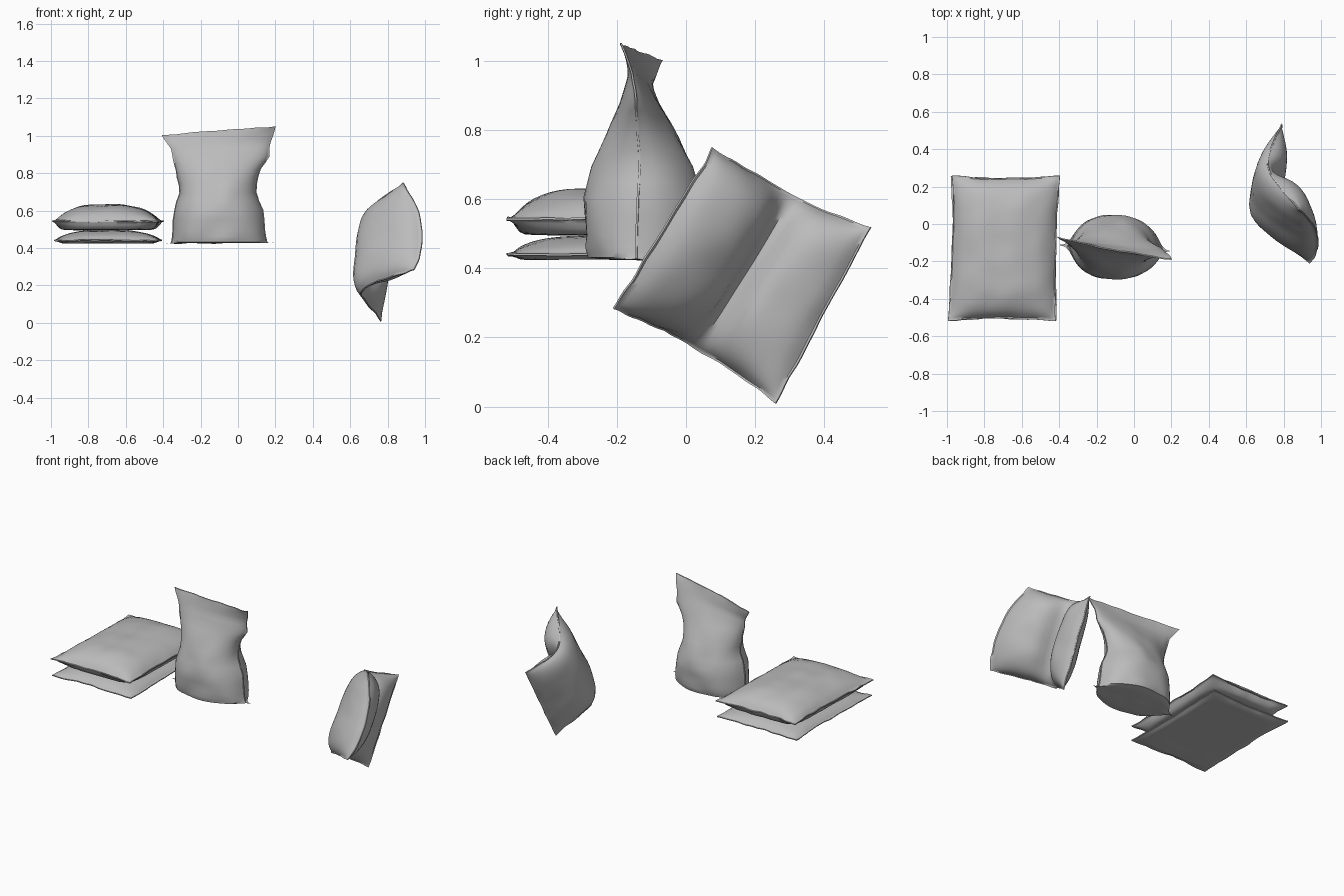
import bpy, math
from mathutils import Vector, noise

cube = bpy.data.objects.get("Cube")
if cube:
    bpy.data.objects.remove(cube)

GREY = 0.5
mat = bpy.data.materials.new("sack grey")
mat.use_nodes = True
mat.diffuse_color = (GREY, GREY, GREY, 1)
bsdf = mat.node_tree.nodes["Principled BSDF"]
bsdf.inputs["Base Color"].default_value = mat.diffuse_color
bsdf.inputs["Roughness"].default_value = 0.8

N = 32          # cells along each side of a sack
SEAM = 0.003    # half thickness of the flat welded seam


def puff(a, power, q, flange=0.97):
    """Inflation across a sack: 1 in the middle, 0 at the seam."""
    return max(0.0, 1 - abs(a / flange) ** power) ** q


def lerp_rows(rows, t):
    """Sample a list of profile rows at t in 0..1."""
    f = min(max(t, 0), 1) * (len(rows) - 1)
    i = min(int(f), len(rows) - 2)
    k = f - i
    return [a + (b - a) * k for a, b in zip(rows[i], rows[i + 1])]


def surface_normal(mid, u, v, h=0.02):
    du = mid(min(u + h, 1), v) - mid(max(u - h, -1), v)
    dv = mid(u, min(v + h, 1)) - mid(u, max(v - h, -1))
    return du.cross(dv).normalized()


def make_sack(name, mid, thick, out=None):
    """Two sheets puffed out from a middle surface and welded at the border.
    thick(u, v) gives the depth on the normal side and on the other side;
    out fixes the direction of the depth."""
    axis = [math.sin(math.pi / 2 * (2 * i / N - 1)) for i in range(N + 1)]
    near, far, faces = [], [], []
    for v in axis:
        for u in axis:
            p = mid(u, v)
            n = out or surface_normal(mid, u, v)
            # slight raggedness along the seam, soft creases on the body
            edge = max(abs(u), abs(v)) ** 12
            p = p + noise.noise_vector(p * 14) * 0.006 * edge
            wave = 1 + 0.08 * noise.noise(p * 9)
            front, back = thick(u, v)
            near.append(p + n * (SEAM + front * wave))
            far.append(p - n * (SEAM + back * wave))
    row, off = N + 1, (N + 1) ** 2
    for j in range(N):
        for i in range(N):
            a = j * row + i
            quad = (a, a + 1, a + row + 1, a + row)
            faces.append(quad)
            faces.append(tuple(k + off for k in reversed(quad)))
    rim = ([i for i in range(N)] + [j * row + N for j in range(N)]
           + [N * row + i for i in range(N, 0, -1)]
           + [j * row for j in range(N, 0, -1)])
    for a, b in zip(rim, rim[1:] + rim[:1]):
        faces.append((b, a, a + off, b + off))
    mesh = bpy.data.meshes.new(name)
    mesh.from_pydata(near + far, [], faces)
    mesh.materials.append(mat)
    ob = bpy.data.objects.new(name, mesh)
    bpy.context.collection.objects.link(ob)
    bpy.ops.object.select_all(action='DESELECT')
    ob.select_set(True)
    bpy.context.view_layer.objects.active = ob
    bpy.ops.object.shade_smooth_by_angle(angle=math.radians(50))


# Two sacks lying in a stack
def lying_sack(name, z, up, down, shear, lift):
    def mid(u, v):
        x = -0.695 + 0.287 * u * (1 - 0.035 * (1 - v * v)) + shear * v
        y = -0.13 + 0.388 * v * (1 - 0.03 * (1 - u * u))
        return Vector((x, y, z + lift * max(abs(u), abs(v)) ** 6))

    def thick(u, v):
        f = puff(u, 2.6, 0.65) * puff(v, 4, 0.6)
        return up * f, down * min(1, 2.5 * f)
    make_sack(name, mid, thick)


lying_sack("lower_lying_sack", 0.444, 0.05, 0.015, 0.004, -0.003)
lying_sack("upper_lying_sack", 0.535, 0.096, 0.036, 0.012, 0.008)

# Standing sack: height, centre x, half width, half depth, sideways twist
STANDING = [
    (0.426, -0.100, 0.292, 0.000, -3),
    (0.426, -0.100, 0.265, 0.105, -3),
    (0.432, -0.100, 0.257, 0.152, -3),
    (0.470, -0.100, 0.252, 0.168, -3),
    (0.600, -0.105, 0.240, 0.168, -2),
    (0.700, -0.108, 0.204, 0.137, -2),
    (0.800, -0.108, 0.222, 0.092, -3),
    (0.880, -0.090, 0.258, 0.050, -4),
    (0.950, -0.092, 0.270, 0.018, -6),
    (1.028, -0.103, 0.310, 0.000, -11),
]


def standing_mid(u, v):
    t = (v + 1) / 2
    z, cx, half, _, twist = lerp_rows(STANDING, t)
    z += 0.024 * u * t ** 4
    turn = math.radians(twist)
    sway = 0.012 * math.sin(5 * t) * (1 - u * u)
    return Vector((cx + half * u * math.cos(turn),
                   -0.128 + half * u * math.sin(turn) + sway * t, z))


def standing_thick(u, v):
    d = lerp_rows(STANDING, (v + 1) / 2)[3] * puff(u, 2.5, 0.62)
    return d, d


make_sack("standing_sack", standing_mid, standing_thick,
          Vector((-0.06, -1, 0)).normalized())

# Sack folded across its middle and tipped on one corner
TOP = Vector((0.88, 0.08, 0.75))
REAR = Vector((0.79, 0.535, 0.52))
FOOT = Vector((0.765, 0.26, 0.01))
FRONT = Vector((0.945, -0.21, 0.28))


def folded_mid(u, v):
    a, b = (u + 1) / 2, (v + 1) / 2
    p = FRONT.lerp(FOOT, a).lerp(TOP.lerp(REAR, a), b)
    fold = 1.1 - math.sqrt(u * u + 0.04) - 0.08 * u * u
    p.x -= (0.175 - 0.04 * v) * fold
    p.x += 0.07 * (1 - v * v) * (1 - a) ** 2
    p.z += 0.02 * (1 - u * u) * -v * b + 0.025 * (1 - u * u) * (1 - b)
    return p


def folded_thick(u, v):
    f = puff(u, 2.8, 0.65) * puff(v, 3.6, 0.65)
    crease = math.exp(-(u / 0.3) ** 2)
    lobe = 0.125 if u < 0 else 0.105
    inner = lobe * (1 - crease) + 0.04 * crease
    outer = 0.07 - 0.02 * u
    return inner * f, outer * f


make_sack("folded_sack", folded_mid, folded_thick)
